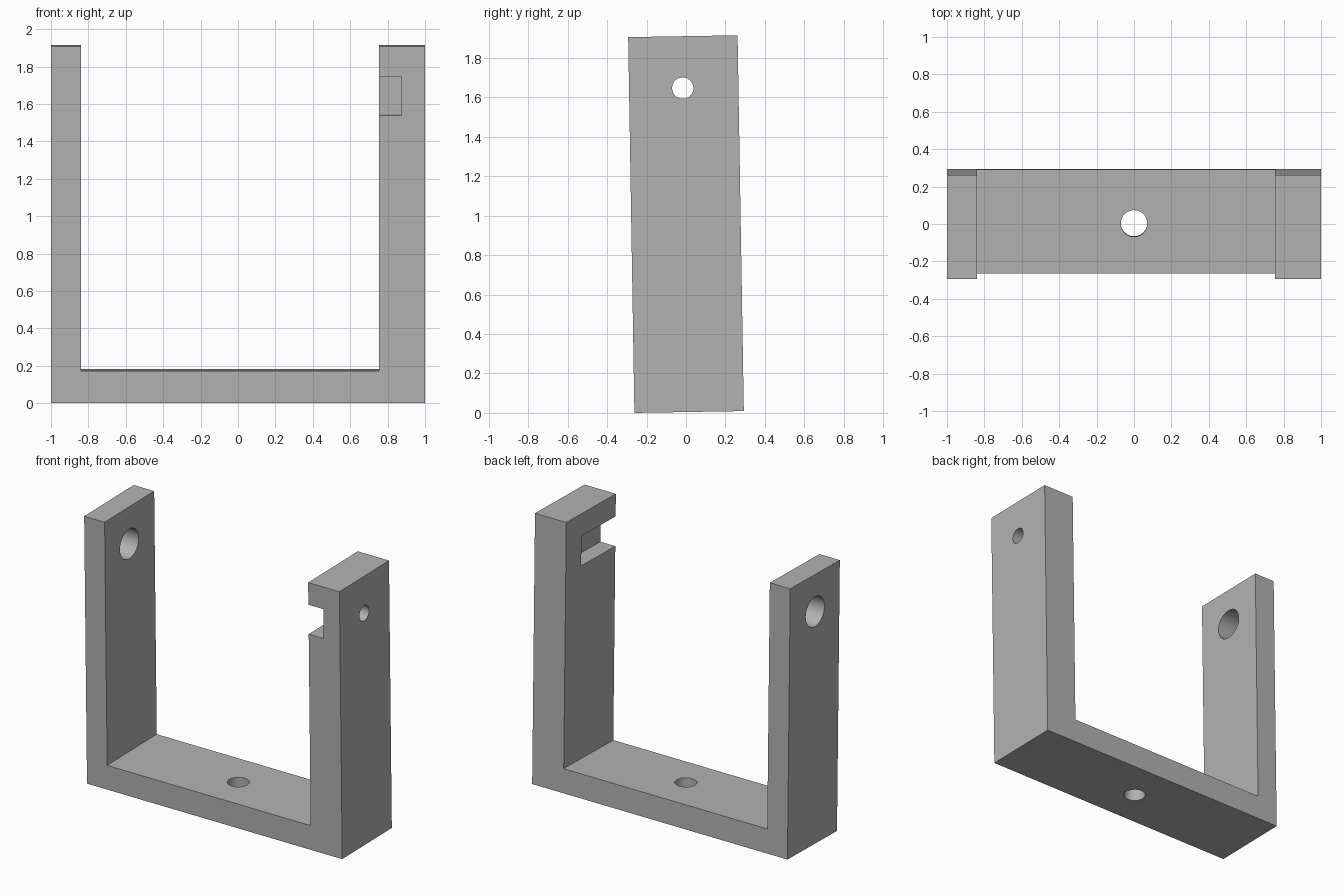
import bpy
import bmesh
import math
from mathutils import Matrix

if "Cube" in bpy.data.objects:
    bpy.data.objects.remove(bpy.data.objects["Cube"], do_unlink=True)

WIDTH, HEIGHT, BASE = 0.555, 1.906, 0.173
THIN_IN, THICK_IN = -0.84, 0.755
HOLE_Y, HOLE_Z = -0.005, 1.643
TILT = 0.0166

grey = bpy.data.materials.new("plain grey")
grey.use_nodes = True
colour = (0.45, 0.45, 0.45, 1)
grey.diffuse_color = colour
grey.node_tree.nodes["Principled BSDF"].inputs["Base Color"].default_value = colour


def make_object(name, bm):
    bmesh.ops.recalc_face_normals(bm, faces=bm.faces)
    mesh = bpy.data.meshes.new(name)
    bm.to_mesh(mesh)
    bm.free()
    mesh.materials.append(grey)
    obj = bpy.data.objects.new(name, mesh)
    bpy.context.collection.objects.link(obj)
    return obj


def cylinder(name, centre, diameter, length, along_x):
    bm = bmesh.new()
    turn = Matrix.Rotation(math.pi / 2, 4, "Y") if along_x else Matrix()
    bmesh.ops.create_cone(bm, cap_ends=True, segments=64, radius1=diameter / 2,
                          radius2=diameter / 2, depth=length,
                          matrix=Matrix.Translation(centre) @ turn)
    return make_object(name, bm)


def box(name, low, high):
    bm = bmesh.new()
    bmesh.ops.create_cube(bm, size=1)
    for v in bm.verts:
        v.co = [lo if c < 0 else hi for c, lo, hi in zip(v.co, low, high)]
    return make_object(name, bm)


# U-shaped body: front profile extruded through the depth
bm = bmesh.new()
profile = [(-1, 0), (1, 0), (1, HEIGHT), (THICK_IN, HEIGHT), (THICK_IN, BASE),
           (THIN_IN, BASE), (THIN_IN, HEIGHT), (-1, HEIGHT)]
face = bm.faces.new([bm.verts.new((x, -WIDTH / 2, z)) for x, z in profile])
extruded = bmesh.ops.extrude_face_region(bm, geom=[face])["geom"]
bmesh.ops.translate(bm, vec=(0, WIDTH, 0),
                    verts=[g for g in extruded if isinstance(g, bmesh.types.BMVert)])
bracket = make_object("u_bracket", bm)

# Holes in both arms and the base, and the nut slot open to the front
cutters = [
    cylinder("large_arm_hole", (-0.92, HOLE_Y, HOLE_Z), 0.21, 0.4, True),
    cylinder("small_arm_hole", (0.92, HOLE_Y, HOLE_Z), 0.108, 0.5, True),
    cylinder("base_hole", (0, -0.01, BASE / 2), 0.142, 0.5, False),
    box("nut_slot", (0.6, -0.5, HOLE_Z - 0.105), (0.872, 0.105, HOLE_Z + 0.105)),
]
bpy.context.view_layer.objects.active = bracket
for cutter in cutters:
    cutter.hide_render = True
    cut = bracket.modifiers.new(cutter.name, "BOOLEAN")
    cut.operation = "DIFFERENCE"
    cut.solver = "EXACT"
    cut.object = cutter
    bpy.ops.object.modifier_apply(modifier=cut.name)
    bpy.data.objects.remove(cutter, do_unlink=True)

# Slight backward lean, resting on the front bottom edge
lean = Matrix.Rotation(TILT, 4, "X")
bracket.data.transform(lean)
ys = [v.co.y for v in bracket.data.vertices]
zs = [v.co.z for v in bracket.data.vertices]
bracket.data.transform(Matrix.Translation((0, -(min(ys) + max(ys)) / 2, -min(zs))))

bpy.ops.object.select_all(action="DESELECT")
bracket.select_set(True)
bpy.ops.object.shade_smooth_by_angle(angle=math.radians(30))
